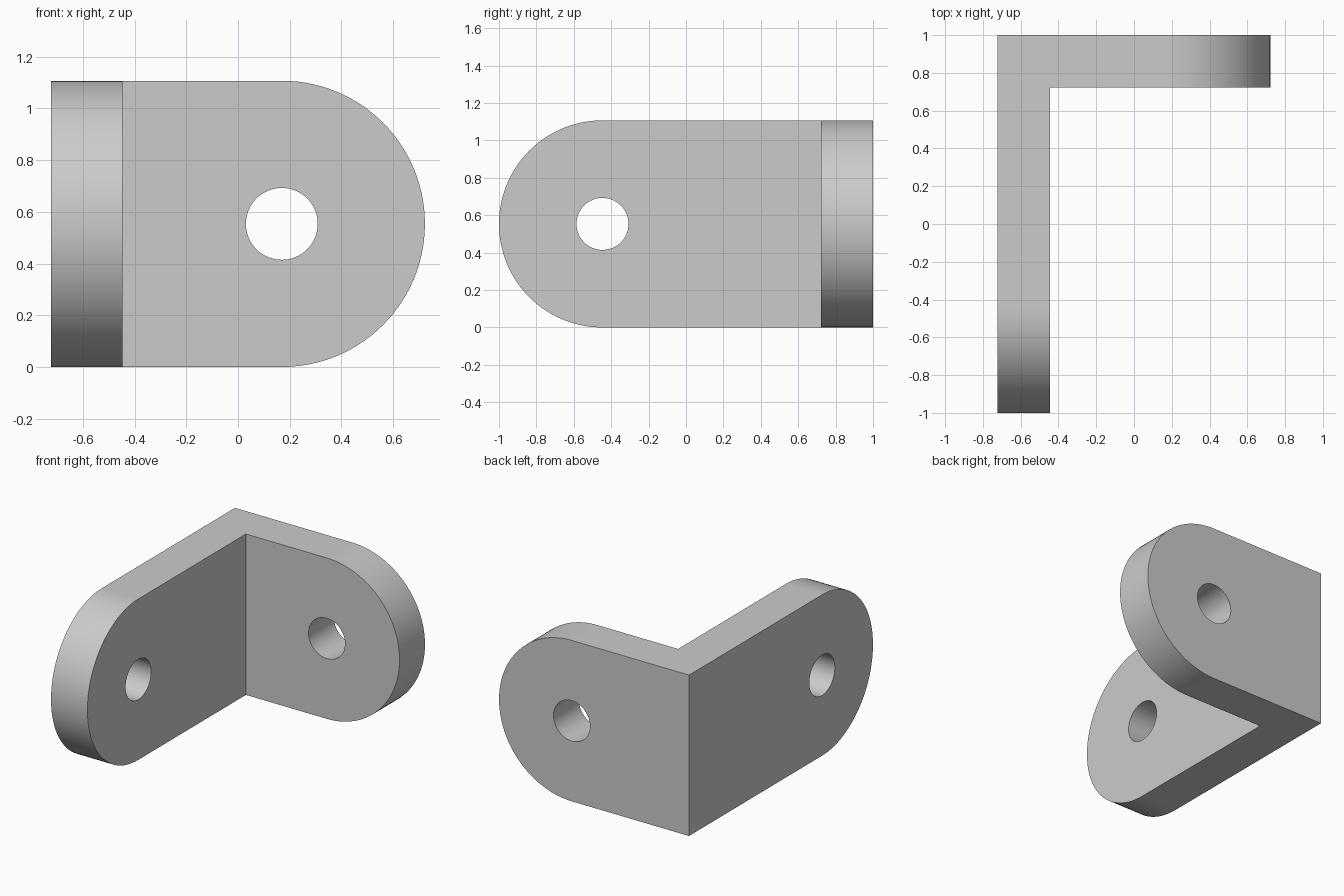
import bpy, bmesh, math
from mathutils import Matrix

cube = bpy.data.objects.get("Cube")
if cube:
    bpy.data.objects.remove(cube)

X, Y, T, H = 0.723, 1.0, 0.277, 1.107   # half width, half depth, thickness, height
R, HOLE = H / 2, 0.139                  # end radius, hole radius

grey = bpy.data.materials.new("plain_grey")
colour = (0.6, 0.6, 0.6, 1)
grey.use_nodes = True
grey.diffuse_color = colour
grey.node_tree.nodes["Principled BSDF"].inputs["Base Color"].default_value = colour


def make_object(name, bm):
    bmesh.ops.recalc_face_normals(bm, faces=bm.faces)
    mesh = bpy.data.meshes.new(name)
    bm.to_mesh(mesh)
    bm.free()
    mesh.materials.append(grey)
    obj = bpy.data.objects.new(name, mesh)
    bpy.context.collection.objects.link(obj)
    return obj


# L-shaped profile raised to full height
bm = bmesh.new()
outline = [(-X, Y), (-X, -Y), (-X + T, -Y), (-X + T, Y - T), (X, Y - T), (X, Y)]
profile = bm.faces.new([bm.verts.new((x, y, 0)) for x, y in outline])
raised = bmesh.ops.extrude_face_region(bm, geom=[profile])["geom"]
bmesh.ops.translate(bm, vec=(0, 0, H), verts=[v for v in raised if isinstance(v, bmesh.types.BMVert)])


# Round both free ends into half circles
def is_end_edge(edge):
    a, b = (v.co for v in edge.verts)
    level = abs(a.z - b.z) < 0.01
    return level and (min(a.x, b.x) > X - 0.01 or max(a.y, b.y) < -Y + 0.01)


bmesh.ops.bevel(bm, geom=[e for e in bm.edges if is_end_edge(e)], offset=R - 0.0002,
                segments=28, profile=0.5, affect='EDGES', clamp_overlap=False)
bmesh.ops.remove_doubles(bm, verts=bm.verts, dist=0.001)
bracket = make_object("angle_bracket", bm)


# Bolt hole through each arm, on the centre of its rounded end
def drill(name, centre, axis):
    bm = bmesh.new()
    bmesh.ops.create_cone(bm, cap_ends=True, segments=64, radius1=HOLE, radius2=HOLE, depth=2 * T,
                          matrix=Matrix.Translation(centre) @ Matrix.Rotation(math.pi / 2, 4, axis))
    cutter = make_object(name, bm)
    cutter.hide_render = True
    cut = bracket.modifiers.new(name, 'BOOLEAN')
    cut.operation, cut.solver, cut.object = 'DIFFERENCE', 'EXACT', cutter
    bpy.ops.object.modifier_apply(modifier=name)
    bpy.data.objects.remove(cutter)


bpy.ops.object.select_all(action='DESELECT')
bracket.select_set(True)
bpy.context.view_layer.objects.active = bracket
drill("back_hole", (X - R, Y - T / 2, R), 'X')
drill("side_hole", (-X + T / 2, -Y + R, R), 'Y')

# Smooth curves with crisp rims and flat sides
bpy.ops.object.shade_smooth_by_angle(angle=math.radians(30))
weighted = bracket.modifiers.new("flat_sides", 'WEIGHTED_NORMAL')
weighted.keep_sharp = True
